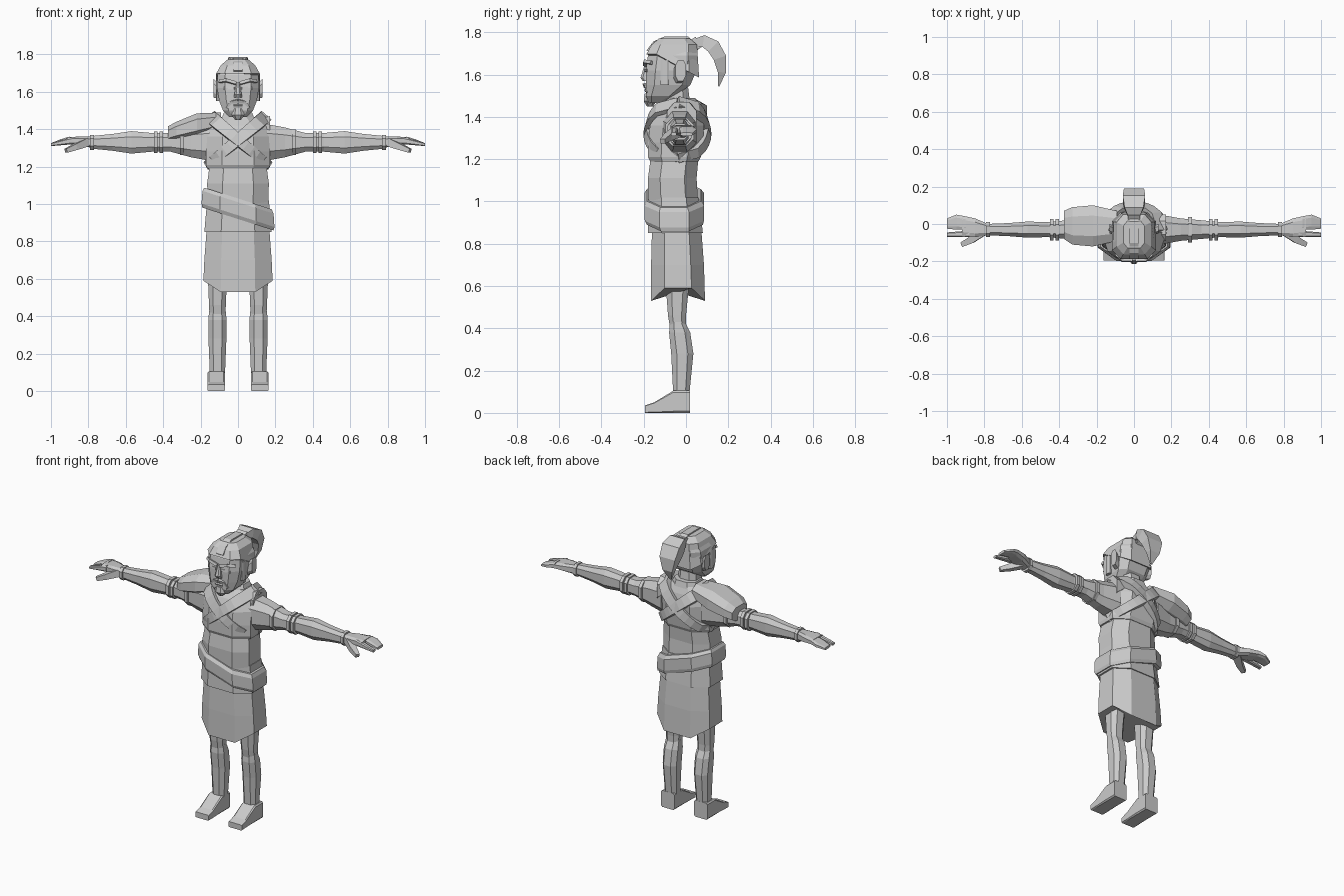
import bpy
import bmesh
from math import pi, sin, cos
from mathutils import Vector

cube = bpy.data.objects.get("Cube")
if cube:
    bpy.data.objects.remove(cube, do_unlink=True)

# One plain clay colour for the whole figure
clay = bpy.data.materials.new("clay grey")
clay.use_nodes = True
clay.diffuse_color = (0.6, 0.6, 0.6, 1)
clay.node_tree.nodes["Principled BSDF"].inputs["Base Color"].default_value = clay.diffuse_color


def skin(name, rings, mirror=False):
    """Bridge rings of points into a closed, flat shaded solid."""
    bm = bmesh.new()
    loops = [[bm.verts.new(point) for point in ring] for ring in rings]
    for low, high in zip(loops, loops[1:]):
        for i in range(len(low)):
            bm.faces.new((low[i - 1], low[i], high[i], high[i - 1]))
    bm.faces.new(loops[0])
    bm.faces.new(loops[-1])
    bmesh.ops.recalc_face_normals(bm, faces=bm.faces)
    mesh = bpy.data.meshes.new(name)
    bm.to_mesh(mesh)
    bm.free()
    mesh.materials.append(clay)
    obj = bpy.data.objects.new(name, mesh)
    bpy.context.collection.objects.link(obj)
    if mirror:
        obj.modifiers.new("Mirror", "MIRROR").use_mirror_merge = False


def loft(name, axis, rows, square=0.5, mirror=False, warp=None):
    """Rows are (position, min a, max a, min b, max b); square sharpens the octagon."""
    quarter = [(1, -square), (1, square)]
    octagon = []
    for turn in range(4):
        octagon += quarter
        quarter = [(-v, u) for u, v in quarter]
    rings = []
    for pos, a_min, a_max, b_min, b_max in rows:
        ring = []
        for u, v in octagon:
            a = (a_min + a_max + u * (a_max - a_min)) / 2
            b = (b_min + b_max + v * (b_max - b_min)) / 2
            point = Vector({"x": (pos, a, b), "y": (a, pos, b), "z": (a, b, pos)}[axis])
            ring.append(warp(point) if warp else point)
        rings.append(ring)
    skin(name, rings, mirror)


def body(name, rows, square=0.5, warp=None, x=0):
    """Upright part; rows are (height, half width, front, back). Off centre parts are mirrored."""
    boxes = [(z, x - half, x + half, front, back) for z, half, front, back in rows]
    loft(name, "z", boxes, square, x != 0, warp)


def limb(name, rows, y=-0.03, z=1.33):
    """Mirrored sideways part; rows are (x, half depth, half height)."""
    boxes = [(x, y - deep, y + deep, z - tall, z + tall) for x, deep, tall in rows]
    loft(name, "x", boxes, mirror=True)


def ribbon(name, centre, path, width, depth, mirror=False, shape=lambda t: 1):
    """Band along a path, facing away from centre; shape scales it along its length."""
    points = [Vector(p) for p in path]
    last = len(points) - 1
    rings = []
    for i, p in enumerate(points):
        along = (points[min(i + 1, last)] - points[max(i - 1, 0)]).normalized()
        side = along.cross(p - Vector(centre)).normalized()
        scale = shape(i / last)
        across = side * width * scale
        out = side.cross(along) * depth * scale
        rings.append([p + across - out, p + across + out, p - across + out, p - across - out])
    skin(name, rings, mirror)


# Skirt with a hem that rises at the sides
def hem(point):
    if point.z < 0.6 and abs(point.x) > 0.12:
        point.z += 0.06
    return point


body("skirt", [(0.53, 0.185, -0.165, 0.09), (0.7, 0.18, -0.165, 0.085), (0.9, 0.165, -0.16, 0.07)],
     warp=hem)
body("hip_wrap", [(0.85, 0.18, -0.18, 0.08), (1.02, 0.165, -0.175, 0.06)])
body("waist", [(0.95, 0.16, -0.175, 0.06), (1.11, 0.165, -0.18, 0.05), (1.22, 0.15, -0.165, 0.06)])


# Sash slanting down to the left hip
def slant(point):
    point.z -= 0.32 * point.x
    return point


body("sash", [(0.92, 0.19, -0.185, 0.08), (0.94, 0.195, -0.195, 0.085),
              (1.01, 0.19, -0.197, 0.085), (1.03, 0.18, -0.185, 0.07)], warp=slant)

# Chest, collar and neck
body("chest", [(1.19, 0.165, -0.17, 0.06), (1.21, 0.17, -0.18, 0.07), (1.28, 0.17, -0.18, 0.08),
               (1.36, 0.165, -0.17, 0.085), (1.42, 0.15, -0.14, 0.07), (1.465, 0.09, -0.1, 0.05)])
body("collar", [(1.4, 0.11, -0.135, 0.07), (1.49, 0.075, -0.085, 0.045)])
body("neck", [(1.38, 0.07, -0.1, 0.03), (1.54, 0.06, -0.1, 0.01)])


# Crossed straps, bulging around the chest and back from shoulder to opposite rib
def strap(name, side, reach, thickness):
    path = []
    steps = 10
    for step in range(steps + 1):
        t = step / steps
        bulge = max(0, sin(pi * t)) ** 0.35
        path.append((side * (0.14 - 0.3 * t), reach * bulge - 0.04, 1.46 - 0.25 * t))
    ribbon(name, (0, -0.04, 1.3), path, 0.035, thickness, shape=lambda t: 1 - 0.3 * t)


for side, label in ((1, "left"), (-1, "right")):
    strap(label + "_strap_front", side, -0.145, 0.012)
    strap(label + "_strap_back", side, 0.135, 0.022)

# Large guard on the right shoulder, raised flap on the left
loft("shoulder_guard", "x", [(-0.375, -0.08, 0.07, 1.33, 1.415), (-0.33, -0.11, 0.09, 1.34, 1.44),
                             (-0.22, -0.12, 0.1, 1.36, 1.485), (-0.09, -0.09, 0.07, 1.4, 1.49)])
loft("shoulder_flap", "x", [(0.09, -0.09, 0.05, 1.39, 1.45), (0.17, -0.09, 0.05, 1.3, 1.47)])

# Arms with wrapped bands
limb("arm", [(0.14, 0.08, 0.1), (0.25, 0.06, 0.08), (0.36, 0.05, 0.05), (0.46, 0.04, 0.05),
             (0.57, 0.043, 0.06), (0.67, 0.035, 0.045), (0.79, 0.03, 0.033)])
for label, x, size in (("upper", 0.3, 0.068), ("elbow_inner", 0.41, 0.057),
                       ("elbow_outer", 0.44, 0.057), ("wrist", 0.78, 0.04)):
    limb(label + "_band", [(x - 0.01, size, size), (x + 0.01, size, size)])


# Hands: each row is (x, rear edge, front edge, underside), thinning to the tips
def hand(name, rows):
    boxes = [(x, front, rear, low, low + 0.06 - 0.2 * (x - 0.78)) for x, rear, front, low in rows]
    loft(name, "x", boxes, 0.6, True)


hand("palm", [(0.78, 0, -0.06, 1.3), (0.85, 0.03, -0.07, 1.315), (0.92, 0.045, -0.065, 1.325)])
hand("fingers", [(0.9, 0.04, -0.03, 1.325), (0.95, 0.05, -0.03, 1.32), (1, 0.03, -0.025, 1.31)])
hand("forefinger", [(0.88, -0.035, -0.07, 1.32), (1, -0.045, -0.07, 1.31)])
ribbon("thumb", (0.85, -0.08, 1.2), [(0.81, -0.04, 1.33), (0.87, -0.085, 1.305), (0.92, -0.11, 1.285)],
       0.025, 0.022, True, lambda t: 1 - t / 2)

# Legs, shin guards and feet
body("thigh", [(0.4, 0.042, -0.075, 0), (0.46, 0.045, -0.085, 0), (0.66, 0.053, -0.1, 0.02)], x=0.11)
body("shin_guard", [(0.08, 0.04, -0.06, 0.015), (0.28, 0.048, -0.07, 0.035),
                    (0.38, 0.049, -0.08, 0.02), (0.43, 0.044, -0.075, -0.005)], x=0.11)
loft("foot", "y", [(y, 0.07, 0.163, 0, top) for y, top in
                   ((-0.195, 0.035), (-0.15, 0.05), (-0.06, 0.105), (0.018, 0.105))], 0.85, True)

# Head
skull = [(1.465, 0.045, -0.175, -0.12), (1.5, 0.08, -0.19, -0.05), (1.55, 0.1, -0.19, 0.02),
         (1.62, 0.112, -0.19, 0.05), (1.69, 0.11, -0.18, 0.055), (1.735, 0.085, -0.155, 0.045),
         (1.765, 0.05, -0.12, 0.01)]
body("head", skull, 0.62)


# Hair shell offset from the top of the head, lower toward the nape
def hairline(point):
    if point.z < 1.71:
        point.z -= max(0, 0.55 * (point.y + 0.14))
    return point


gap = 0.007
body("hair", [(z + gap, half + gap, front - gap, back + gap) for z, half, front, back in skull[-3:]],
     0.62, hairline)
ribbon("hair_ridge", (0, -0.06, 1.6), [(0, -0.18, 1.71), (0, -0.15, 1.75), (0, -0.1, 1.773),
                                       (0, 0.01, 1.772), (0, 0.06, 1.72)], 0.024, 0.008)

# Tied ponytail curling down behind the head
ribbon("hair_tie", (0, 0.1, 1.6), [(0, 0.02, 1.73), (0, 0.06, 1.755)], 0.033, 0.028)
curl = [pi * (0.62 - 0.16 * step) for step in range(6)]
ribbon("ponytail", (0, 0.07, 1.62), [(0, 0.07 + 0.1 * cos(a), 1.62 + 0.14 * sin(a)) for a in curl],
       0.06, 0.034, shape=lambda t: sin(pi * (0.15 + 0.82 * t)))

# Ears and sideburns
loft("ear", "x", [(0.1, -0.06, -0.01, 1.56, 1.64), (0.132, -0.05, 0, 1.57, 1.67)], mirror=True)
body("sideburn", [(1.55, 0.01, -0.12, -0.08), (1.67, 0.01, -0.12, -0.08)], x=0.107)

# Face: brows, eyelids, nose, moustache, lip and beard
face = (0, -0.05, 1.6)
ribbon("brow", face, [(0.01, -0.19, 1.645), (0.06, -0.19, 1.66), (0.095, -0.16, 1.655)],
       0.008, 0.012, True)
ribbon("eyelid", face, [(0.02, -0.19, 1.62), (0.075, -0.18, 1.62)], 0.007, 0.006, True)
ribbon("moustache", face, [(0, -0.195, 1.55), (0.035, -0.19, 1.545), (0.06, -0.185, 1.515)],
       0.01, 0.008, True, lambda t: 1 - t / 2)
ribbon("lower_lip", face, [(-0.025, -0.19, 1.525), (0.025, -0.19, 1.525)], 0.006, 0.006)
body("nose", [(1.57, 0.022, -0.205, -0.17), (1.585, 0.02, -0.215, -0.17), (1.65, 0.008, -0.195, -0.17)])
body("beard", [(1.45, 0.015, -0.185, -0.155), (1.475, 0.035, -0.2, -0.14), (1.51, 0.025, -0.195, -0.16)])
